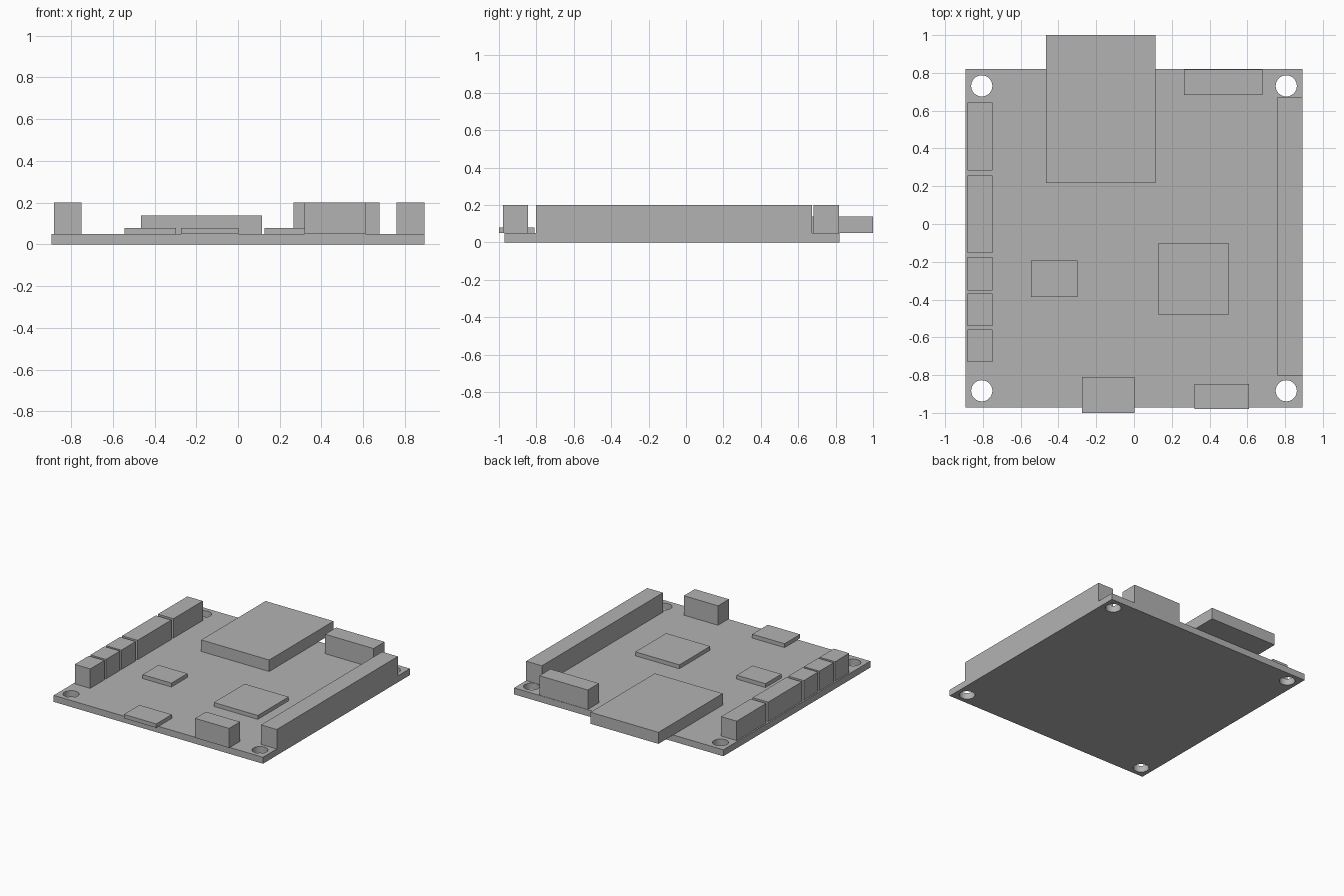
import bpy
import bmesh
import math
from mathutils import Matrix, Vector

default = bpy.data.objects.get("Cube")
if default:
    bpy.data.objects.remove(default, do_unlink=True)

# One plain colour for everything
grey = bpy.data.materials.new("plain_grey")
grey.use_nodes = True
colour = (0.45, 0.45, 0.45, 1)
grey.diffuse_color = colour
grey.node_tree.nodes["Principled BSDF"].inputs["Base Color"].default_value = colour


def make_object(name, bm):
    mesh = bpy.data.meshes.new(name)
    bm.to_mesh(mesh)
    bm.free()
    mesh.materials.append(grey)
    obj = bpy.data.objects.new(name, mesh)
    bpy.context.collection.objects.link(obj)
    return obj


def box(name, x, y, z):
    """Block spanning the given (low, high) range on each axis."""
    spans = (x, y, z)
    centre = Vector([(a + b) / 2 for a, b in spans])
    size = [b - a for a, b in spans]
    bm = bmesh.new()
    bmesh.ops.create_cube(bm, size=1,
                          matrix=Matrix.Translation(centre) @ Matrix.Diagonal((*size, 1)))
    return make_object(name, bm)


BOARD = 0.05    # top of the circuit board
CHIP = 0.08     # top of the flat parts
CARD = 0.139    # top of the card socket
TALL = 0.2      # top of the tall connectors

# Circuit board with four round mounting holes
board = box("circuit_board", (-0.893, 0.893), (-0.971, 0.82), (0, BOARD))
bm = bmesh.new()
for x in (-0.806, 0.806):
    for y in (-0.883, 0.731):
        bmesh.ops.create_cone(bm, cap_ends=True, segments=40,
                              radius1=0.056, radius2=0.056, depth=0.3,
                              matrix=Matrix.Translation((x, y, 0)))
cutter = make_object("hole_cutter", bm)
cutter.hide_render = True
cut = board.modifiers.new("mounting_holes", "BOOLEAN")
cut.operation = "DIFFERENCE"
cut.solver = "EXACT"
cut.object = cutter
bpy.ops.object.select_all(action="DESELECT")
bpy.context.view_layer.objects.active = board
board.select_set(True)
bpy.ops.object.modifier_apply(modifier=cut.name)
bpy.data.objects.remove(cutter, do_unlink=True)
bpy.ops.object.shade_smooth_by_angle(angle=math.radians(30))

# Row of connectors along the right edge
right_row = [(-0.73, -0.558), (-0.539, -0.367), (-0.351, -0.176),
             (-0.153, 0.258), (0.284, 0.642)]
for i, span in enumerate(right_row, 1):
    box(f"right_connector_{i}", (-0.882, -0.75), span, (BOARD, TALL))

# Pin headers end to end along the left edge
left_row = [(-0.803, -0.392), (-0.392, 0.255), (0.255, 0.673)]
for i, span in enumerate(left_row, 1):
    box(f"left_pin_header_{i}", (0.759, 0.893), span, (BOARD, TALL))

# Connectors on the front and back edges
box("back_connector", (0.266, 0.679), (0.682, 0.817), (BOARD, TALL))
box("front_connector", (0.319, 0.61), (-0.979, -0.846), (BOARD, TALL))
box("front_port", (-0.274, 0.002), (-1.0, -0.81), (BOARD, CHIP))

# Card socket overhanging the back edge
box("card_socket", (-0.465, 0.115), (0.216, 1.0), (BOARD, CARD))

# Flat chips
box("small_chip", (-0.544, -0.298), (-0.386, -0.192), (BOARD, CHIP))
box("main_chip", (0.128, 0.504), (-0.478, -0.102), (BOARD, CHIP))
